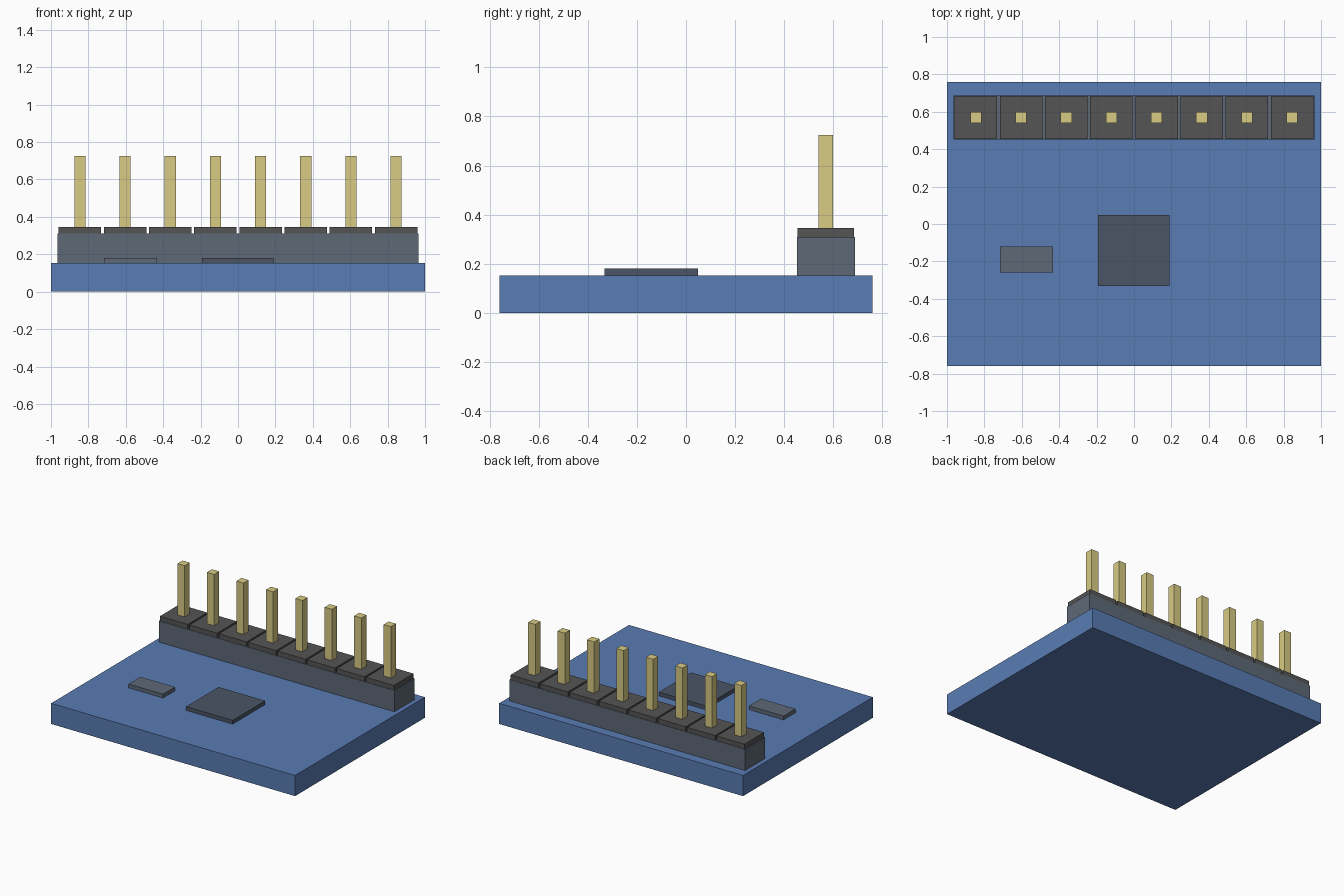
import bpy

if "Cube" in bpy.data.objects:
    bpy.data.objects.remove(bpy.data.objects["Cube"])

PINS = 8
PITCH = 0.2415
HEADER_Y = 0.57
BOARD_TOP = 0.153
CHIP_TOP = 0.181
HEADER_TOP = 0.31
CAP_TOP = 0.345
PIN_TOP = 0.725


def material(name, color):
    mat = bpy.data.materials.new(name)
    mat.diffuse_color = (*color, 1)
    mat.use_nodes = True
    mat.node_tree.nodes["Principled BSDF"].inputs["Base Color"].default_value = mat.diffuse_color
    return mat


def box(name, x, y, z, mat):
    """Box from (min, max) ranges on each axis."""
    ranges = (x, y, z)
    bpy.ops.mesh.primitive_cube_add(size=1, location=[(a + b) / 2 for a, b in ranges])
    obj = bpy.context.object
    obj.name = name
    obj.scale = [b - a for a, b in ranges]
    bpy.ops.object.transform_apply(location=False, rotation=False, scale=True)
    obj.data.materials.append(mat)
    return obj


def around(center, size):
    return center - size / 2, center + size / 2


blue = material("board_blue", (0.10, 0.20, 0.45))
slate = material("header_slate", (0.11, 0.14, 0.18))
dark = material("chip_dark", (0.07, 0.09, 0.13))
charcoal = material("cap_charcoal", (0.09, 0.09, 0.09))
gold = material("pin_gold", (0.69, 0.60, 0.23))

# Circuit board
box("circuit_board", (-1, 1), (-0.76, 0.76), (0, BOARD_TOP), blue)

# Surface chips
box("main_chip", (-0.193, 0.189), (-0.332, 0.048), (BOARD_TOP, CHIP_TOP), dark)
box("small_chip", (-0.716, -0.432), (-0.26, -0.12), (BOARD_TOP, CHIP_TOP), slate)

# Pin header: long base, then one cap and one pin per position
box("header_base", (-0.966, 0.966), around(HEADER_Y, 0.236), (BOARD_TOP, HEADER_TOP), slate)
for i in range(PINS):
    x = (i - (PINS - 1) / 2) * PITCH
    box(f"header_cap_{i + 1}", around(x, 0.228), around(HEADER_Y, 0.23),
        (HEADER_TOP, CAP_TOP), charcoal)
    box(f"header_pin_{i + 1}", around(x, 0.059), around(HEADER_Y, 0.059),
        (CAP_TOP, PIN_TOP), gold)
